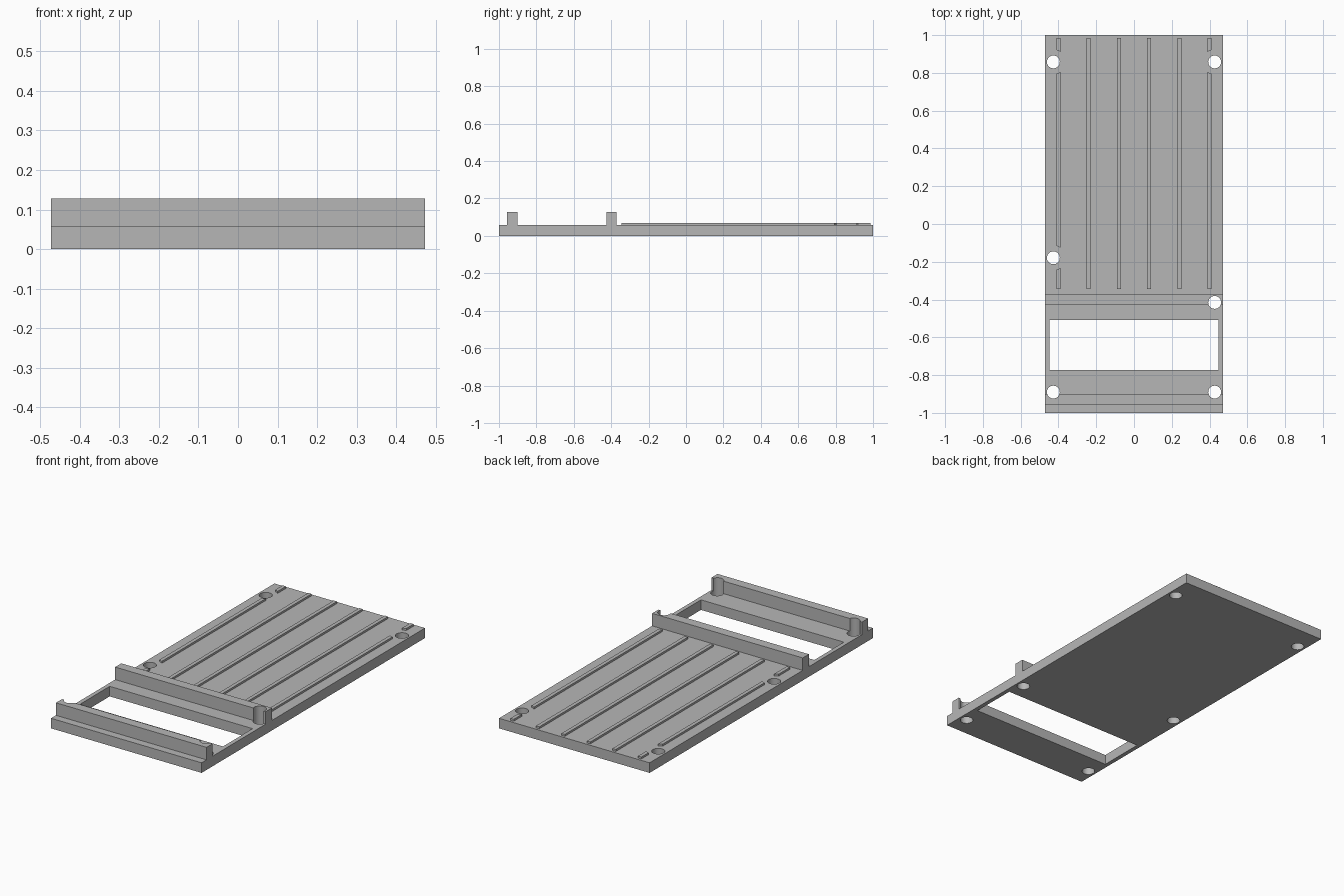
import bpy
import bmesh
from mathutils import Matrix, Vector

HALF_X = 0.472
PLATE_TOP, BAR_TOP, RIB_TOP = 0.057, 0.128, 0.068
HOLE_X = 0.427
HOLES = [(-HOLE_X, 0.858), (HOLE_X, 0.858), (-HOLE_X, -0.179),
         (HOLE_X, -0.415), (-HOLE_X, -0.89), (HOLE_X, -0.89)]

cube = bpy.data.objects.get("Cube")
if cube:
    bpy.data.objects.remove(cube, do_unlink=True)

grey = bpy.data.materials.new("plain grey")
grey.use_nodes = True
colour = (0.47, 0.47, 0.47, 1)
grey.diffuse_color = colour
grey.node_tree.nodes["Principled BSDF"].inputs["Base Color"].default_value = colour


def finish(bm, name):
    bmesh.ops.recalc_face_normals(bm, faces=bm.faces)
    mesh = bpy.data.meshes.new(name)
    bm.to_mesh(mesh)
    bm.free()
    mesh.materials.append(grey)
    obj = bpy.data.objects.new(name, mesh)
    bpy.context.collection.objects.link(obj)
    return obj


def add_box(bm, low, high):
    low, high = Vector(low), Vector(high)
    place = Matrix.Translation((low + high) / 2) @ Matrix.Diagonal((*(high - low), 1))
    bmesh.ops.create_cube(bm, size=1, matrix=place)


def add_drills(bm, radius):
    for x, y in HOLES:
        bmesh.ops.create_cone(bm, cap_ends=True, segments=48, radius1=radius,
                              radius2=radius, depth=1,
                              matrix=Matrix.Translation((x, y, 0)))


def cut(obj, cutter):
    """Subtract the cutter, keep the result as plain mesh, drop the cutter."""
    cutter.hide_render = True
    mod = obj.modifiers.new("cut", "BOOLEAN")
    mod.operation, mod.solver, mod.object = "DIFFERENCE", "EXACT", cutter
    graph = bpy.context.evaluated_depsgraph_get()
    mesh = bpy.data.meshes.new_from_object(obj.evaluated_get(graph))
    obj.modifiers.clear()
    obj.data = mesh
    bpy.data.objects.remove(cutter, do_unlink=True)
    bpy.ops.object.select_all(action="DESELECT")
    obj.select_set(True)
    bpy.context.view_layer.objects.active = obj
    bpy.ops.object.shade_smooth_by_angle()


# Base plate with its two raised cross bars, extruded from the side profile
profile = [(-1, 0), (-1, PLATE_TOP)]
for y0, y1 in ((-0.956, -0.902), (-0.426, -0.371)):
    profile += [(y0, PLATE_TOP), (y0, BAR_TOP), (y1, BAR_TOP), (y1, PLATE_TOP)]
profile += [(1, PLATE_TOP), (1, 0)]
bm = bmesh.new()
side = bm.faces.new([bm.verts.new((-HALF_X, y, z)) for y, z in profile])
grown = bmesh.ops.extrude_face_region(bm, geom=[side])
bmesh.ops.translate(bm, vec=(2 * HALF_X, 0, 0),
                    verts=[v for v in grown["geom"] if isinstance(v, bmesh.types.BMVert)])
base = finish(bm, "base_plate")

# Screw holes and the rectangular window
bm = bmesh.new()
add_drills(bm, 0.034)
add_box(bm, (-0.448, -0.774, -0.5), (0.448, -0.509, 0.5))
cut(base, finish(bm, "hole_cutter"))

# Long thin ribs, interrupted around the screw holes
bm = bmesh.new()
for i in range(6):
    x = (i - 2.5) * 0.16
    add_box(bm, (x - 0.0105, -0.345, PLATE_TOP - 0.005), (x + 0.0105, 0.986, RIB_TOP))
ribs = finish(bm, "ribs")
bm = bmesh.new()
add_drills(bm, 0.065)
cut(ribs, finish(bm, "clearance_cutter"))
